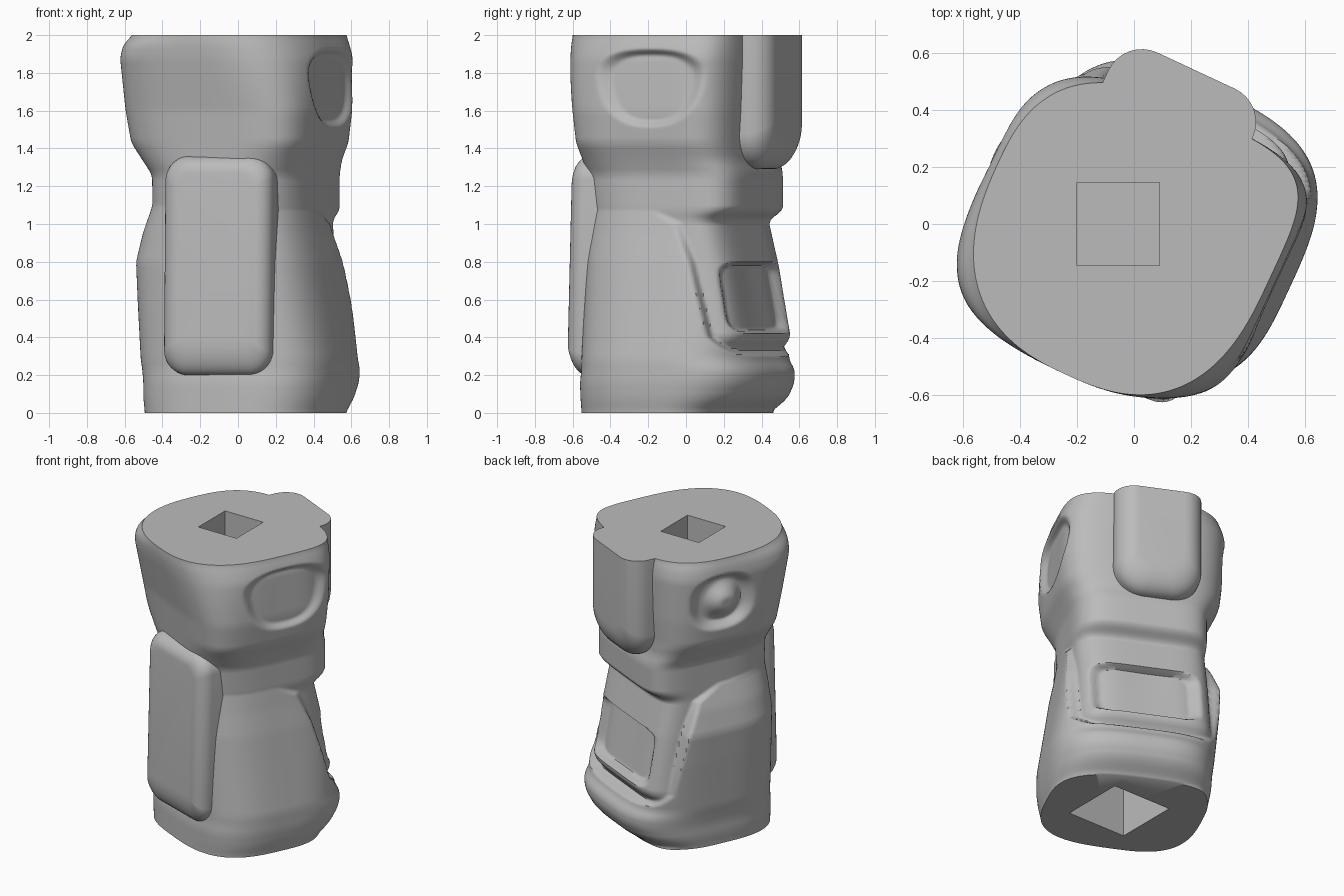
import bpy, bmesh, math
from mathutils import Vector

if "Cube" in bpy.data.objects:
    bpy.data.objects.remove(bpy.data.objects["Cube"])

SIDES, ROWS, HEIGHT = 216, 200, 2.0
TURN = math.radians(-25)          # the whole block is twisted about z

grey = bpy.data.materials.new("stone grey")
grey.use_nodes = True
COLOUR = (0.5, 0.5, 0.5, 1)
grey.diffuse_color = COLOUR
grey.node_tree.nodes["Principled BSDF"].inputs["Base Color"].default_value = COLOUR

# Sections: height, left, right, front, back extents, roundness of
# the left front, right front, left back and right back corners
CORE = [
    (0.00, .42, .45, .46, .40, 3, 3, 4, 4),
    (0.30, .42, .45, .46, .42, 3, 3, 5, 5),
    (0.34, .42, .45, .46, .44, 3, 3, 5, 5),
    (0.40, .42, .46, .46, .49, 3, 3, 5, 5),
    (0.78, .41, .45, .46, .42, 3, 3, 5, 5),
    (1.02, .40, .45, .46, .36, 3, 3, 5, 5),
    (1.07, .40, .46, .46, .45, 3, 3, 5, 5),
    (1.26, .40, .46, .47, .45, 3, 3.3, 5, 5),
    (1.34, .45, .49, .48, .43, 3.3, 3.8, 4, 4.5),
    (1.43, .51, .53, .49, .43, 3.5, 4.5, 3.3, 4.5),
    (1.60, .53, .55, .51, .44, 3.8, 4.3, 3.2, 4.5),
    (1.88, .55, .55, .57, .45, 3.6, 2.9, 3, 4.5),
    (1.95, .54, .53, .58, .45, 3.2, 2.7, 2.8, 4.5),
    (2.00, .52, .51, .58, .45, 2.4, 2.6, 2.6, 4.5),
]
SLEEVE = [
    (0.00, .44, .56, .49, .40, 3, 3, 3, 3),
    (0.08, .45, .58, .49, .51, 3, 3, 3, 3),
    (0.16, .45, .59, .49, .55, 3, 3, 3, 3.2),
    (0.23, .46, .59, .48, .55, 3, 3, 3, 3.4),
    (0.28, .47, .59, .48, .51, 3, 3, 3, 3.4),
    (0.60, .49, .54, .48, .48, 3, 3, 4, 4),
    (0.80, .50, .51, .48, .47, 3, 3, 4, 4),
    (0.95, .46, .48, .47, .44, 3, 3, 4, 4),
    (1.10, .40, .455, .46, .42, 3, 3, 4, 4),
]
# How far back the sleeve reaches at each height
SLEEVE_EDGE = [(0, 2), (.25, 1.5), (.28, .5), (.32, .42), (.4, .34), (.8, .24),
               (1.0, .16), (1.08, 0), (1.16, -.8), (2, -2)]


def lookup(table, z):
    for lo, hi in zip(table, table[1:]):
        if z <= hi[0]:
            f = max(0, (z - lo[0]) / (hi[0] - lo[0]))
            return [a + (b - a) * f for a, b in zip(lo[1:], hi[1:])]
    return list(table[-1][1:])


def soft_lookup(table, z):
    near = [lookup(table, min(HEIGHT, max(0, z + d))) for d in (-.02, 0, .02)]
    return [sum(c) / 3 for c in zip(*near)]


def step(x):
    x = min(1, max(0, x))
    return x * x * (3 - 2 * x)


def section_radius(section, c, s):
    left, right, front, back, *corners = section
    a = right if c > 0 else left
    b = back if s > 0 else front
    n = corners[2 * (s > 0) + (c > 0)]
    return (abs(c / a) ** n + abs(s / b) ** n) ** (-1 / n)


def patch(p, q, cp, cq, wp, wq, n, soft):
    """Soft-edged rounded patch: one inside, zero outside."""
    d = (abs((p - cp) / wp) ** n + abs((q - cq) / wq) ** n) ** (1 / n)
    return step((1 - d) / soft)


def radius(core, sleeve, edge, c, s, z):
    r = section_radius(core, c, s)
    u, v = r * c, r * s
    # raised lower sleeve
    cover = step((edge - v) / .06 + .5)
    r += cover * max(0, section_radius(sleeve, c, s) - r)
    # eye sockets on both sides
    if u > .3:
        width = max(.1, .3 + .3 * (z - 1.72))
        r -= .05 * patch(v, z, .04, 1.72, width, .21, 2.6, .2) * (.6 + (z - 1.5))
    elif u < -.3:
        r -= .06 * patch(v, z, .04, 1.71, .23, .2, 2.5, .3)
        r += .07 * patch(v, z, .02, 1.7, .16, .15, 2, .8)
    # mouth recess
    if v > .2:
        r -= .06 * patch(u, z, .04, .61, .36, .19, 7, .12) * (1 - cover)
    return r


def square_ring(cx, cy, half, z):
    ring = []
    for i in range(SIDES):
        t = math.tau * i / SIDES + TURN
        k = half / max(abs(math.cos(t)), abs(math.sin(t)))
        ring.append((cx + k * math.cos(t), cy + k * math.sin(t), z))
    return ring


def loft(name, rings):
    bm = bmesh.new()
    loops = [[bm.verts.new(p) for p in ring] for ring in rings]
    for lo, hi in zip(loops, loops[1:]):
        for i in range(len(lo)):
            j = (i + 1) % len(lo)
            bm.faces.new((lo[i], lo[j], hi[j], hi[i]))
    bm.faces.new(loops[0][::-1])
    bm.faces.new(loops[-1])
    bmesh.ops.recalc_face_normals(bm, faces=bm.faces)
    mesh = bpy.data.meshes.new(name)
    bm.to_mesh(mesh)
    bm.free()
    mesh.materials.append(grey)
    obj = bpy.data.objects.new(name, mesh)
    bpy.context.collection.objects.link(obj)
    bpy.ops.object.select_all(action='DESELECT')
    obj.select_set(True)
    bpy.context.view_layer.objects.active = obj
    bpy.ops.object.shade_smooth_by_angle(angle=math.radians(50))


# Body, with a square socket sunk into each end
rings = [square_ring(.07, -.06, .22, .55), square_ring(.07, -.06, .22, 0)]
for k in range(ROWS + 1):
    z = HEIGHT * k / ROWS
    core, sleeve = soft_lookup(CORE, z), soft_lookup(SLEEVE, z)
    edge = lookup(SLEEVE_EDGE, z)[0]
    ring = []
    for i in range(SIDES):
        t = math.tau * i / SIDES
        r = radius(core, sleeve, edge, math.cos(t), math.sin(t), z)
        ring.append((r * math.cos(t + TURN), r * math.sin(t + TURN), z))
    rings.append(ring)
rings += [square_ring(-.055, 0, .145, HEIGHT), square_ring(-.055, 0, .145, 1.4)]
loft("body", rings)


def plate(name, angle, shift, z, half_w, half_h, corner, base, face, bevel, slope, lean):
    """Rounded plate standing on the body, facing the given angle."""
    out = Vector((math.cos(angle), math.sin(angle), 0))
    side = Vector((-out.y, out.x, 0))

    def outline(depth, inset):
        r = max(.03, corner - inset * .5)
        ring = []
        for i in range(48):
            t = math.tau * (i + .5) / 48
            c, s = math.cos(t), math.sin(t)
            p = math.copysign(half_w - inset - r, c) + r * c
            q = math.copysign(half_h - inset - r, s) + r * s
            q += slope * inset / bevel * max(0, -s)
            pos = out * (depth - lean * q) + side * (shift + p)
            ring.append((pos.x, pos.y, min(HEIGHT, z + q)))
        return ring

    rings = [outline(base, 0)]
    for k in range(9):
        t = math.pi / 2 * k / 8
        rings.append(outline(face - bevel * (1 - math.sin(t)), bevel * (1 - math.cos(t))))
    loft(name, rings)


plate("front_panel", math.radians(-109), .055, .78, .3, .58, .13, .33, .555, .09, .1, .025)
plate("back_panel", math.radians(65), .03, 1.84, .28, .55, .2, .3, .58, .13, .06, 0)
